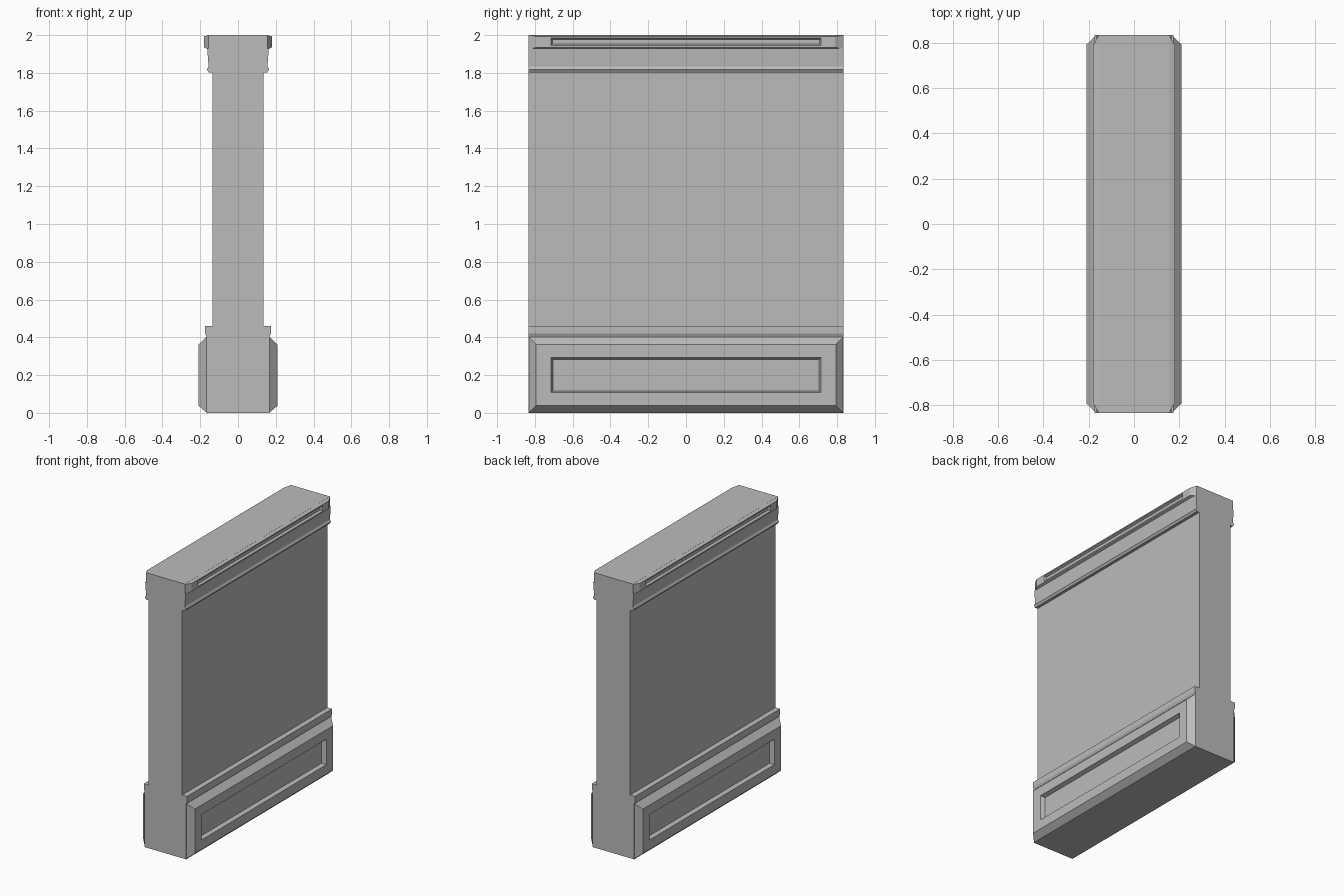
import bpy
import bmesh

if "Cube" in bpy.data.objects:
    bpy.data.objects.remove(bpy.data.objects["Cube"])

HALF_LENGTH = 0.834

# Single plain grey
grey = bpy.data.materials.new("stone grey")
grey.use_nodes = True
colour = (0.5, 0.5, 0.5, 1)
grey.diffuse_color = colour
grey.node_tree.nodes["Principled BSDF"].inputs["Base Color"].default_value = colour


def finish(name, bm):
    bmesh.ops.recalc_face_normals(bm, faces=bm.faces)
    mesh = bpy.data.meshes.new(name)
    bm.to_mesh(mesh)
    bm.free()
    mesh.materials.append(grey)
    obj = bpy.data.objects.new(name, mesh)
    bpy.context.collection.objects.link(obj)
    return obj


def wall(name, half_profile):
    """Mirror a half profile of (x, z) points and extrude it along y."""
    outline = half_profile + [(-x, z) for x, z in reversed(half_profile)]
    bm = bmesh.new()
    face = bm.faces.new([bm.verts.new((x, -HALF_LENGTH, z)) for x, z in outline])
    side = bmesh.ops.extrude_face_region(bm, geom=[face])["geom"]
    moved = [v for v in side if isinstance(v, bmesh.types.BMVert)]
    bmesh.ops.translate(bm, verts=moved, vec=(0, 2 * HALF_LENGTH, 0))
    return finish(name, bm)


def panel(name, side, rings):
    """Join nested rectangles (x, half length, bottom, top) into a recessed panel."""
    bm = bmesh.new()
    loops = []
    for x, y, low, high in rings:
        corners = [(-y, low), (y, low), (y, high), (-y, high)]
        loops.append([bm.verts.new((side * x, cy, cz)) for cy, cz in corners])
    for a, b in zip(loops, loops[1:]):
        for i in range(4):
            j = (i + 1) % 4
            bm.faces.new((a[i], a[j], b[j], b[i]))
    bm.faces.new(loops[0])
    bm.faces.new(loops[-1])
    return finish(name, bm)


# Wall body with its upper bead and lower ledge
wall("wall_body", [
    (0.167, 0), (0.167, 0.405), (0.174, 0.42), (0.174, 0.46),
    (0.135, 0.46), (0.135, 1.803), (0.155, 1.803), (0.165, 1.818),
    (0.156, 1.835), (0.163, 1.93), (0.157, 1.93), (0.157, 2),
])

# Bevelled, recessed panels on both broad sides
for label, side in (("left", 1), ("right", -1)):
    panel(label + "_base_panel", side, [
        (0.165, HALF_LENGTH, 0, 0.405), (0.209, 0.793, 0.038, 0.362),
        (0.209, 0.716, 0.108, 0.292), (0.18, 0.704, 0.116, 0.282),
    ])
    panel(label + "_cap_panel", side, [
        (0.155, HALF_LENGTH, 1.925, 2), (0.18, 0.79, 1.935, 1.993),
        (0.18, 0.716, 1.945, 1.984), (0.164, 0.708, 1.952, 1.977),
    ])
